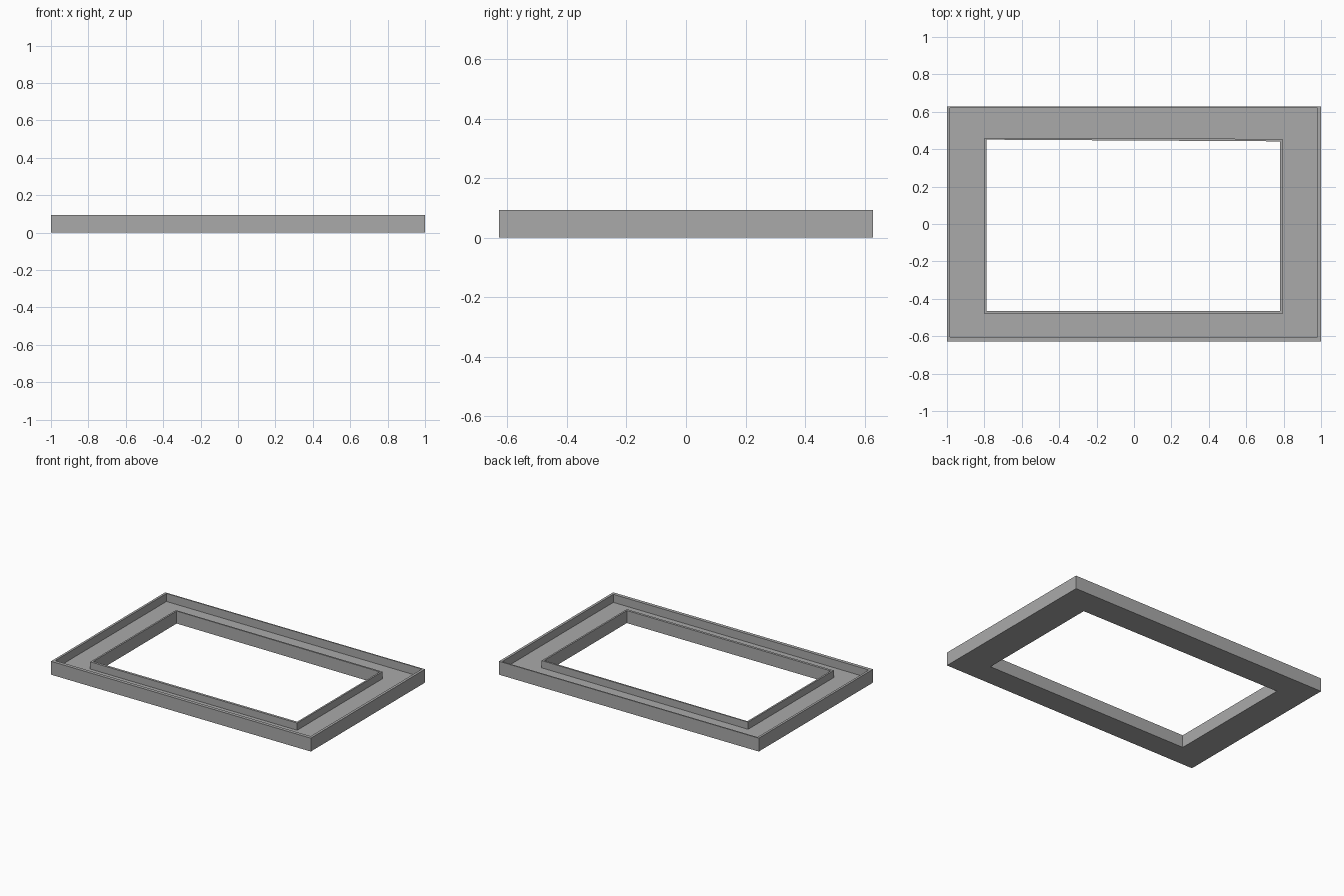
import bpy
import bmesh

cube = bpy.data.objects.get("Cube")
if cube:
    bpy.data.objects.remove(cube, do_unlink=True)

grey = bpy.data.materials.new("mid_grey")
grey.use_nodes = True
colour = (0.4, 0.4, 0.4, 1)
grey.diffuse_color = colour
grey.node_tree.nodes["Principled BSDF"].inputs["Base Color"].default_value = colour

TOP, RIM, FLOOR = 0.093, 0.087, 0.037

# Plan outlines: left, right, front, back at the left end, back at the right end
outer = (-1, 1, -0.628, 0.628, 0.628)
wall_inside = (-0.984, 0.982, -0.604, 0.619, 0.619)
rim_outside = (-0.8, 0.793, -0.482, 0.46, 0.455)
opening = (-0.788, 0.781, -0.465, 0.451, 0.442)

# Cross-section of the tray, from the outside base over both walls to the opening
section = [(outer, 0), (outer, TOP), (wall_inside, TOP), (wall_inside, FLOOR),
           (rim_outside, FLOOR), (rim_outside, RIM), (opening, RIM), (opening, 0)]


def add_loop(bm, outline, z):
    left, right, front, back_l, back_r = outline
    corners = [(left, front), (right, front), (right, back_r), (left, back_l)]
    return [bm.verts.new((x, y, z)) for x, y in corners]


# Hollow rectangular tray frame: bridge each loop to the next, closing underneath
bm = bmesh.new()
loops = [add_loop(bm, outline, z) for outline, z in section]
for a, b in zip(loops, loops[1:] + loops[:1]):
    for i in range(4):
        j = (i + 1) % 4
        bm.faces.new((a[i], a[j], b[j], b[i]))
bmesh.ops.recalc_face_normals(bm, faces=bm.faces)

mesh = bpy.data.meshes.new("tray_frame")
bm.to_mesh(mesh)
bm.free()
mesh.materials.append(grey)
bpy.context.collection.objects.link(bpy.data.objects.new("tray_frame", mesh))
